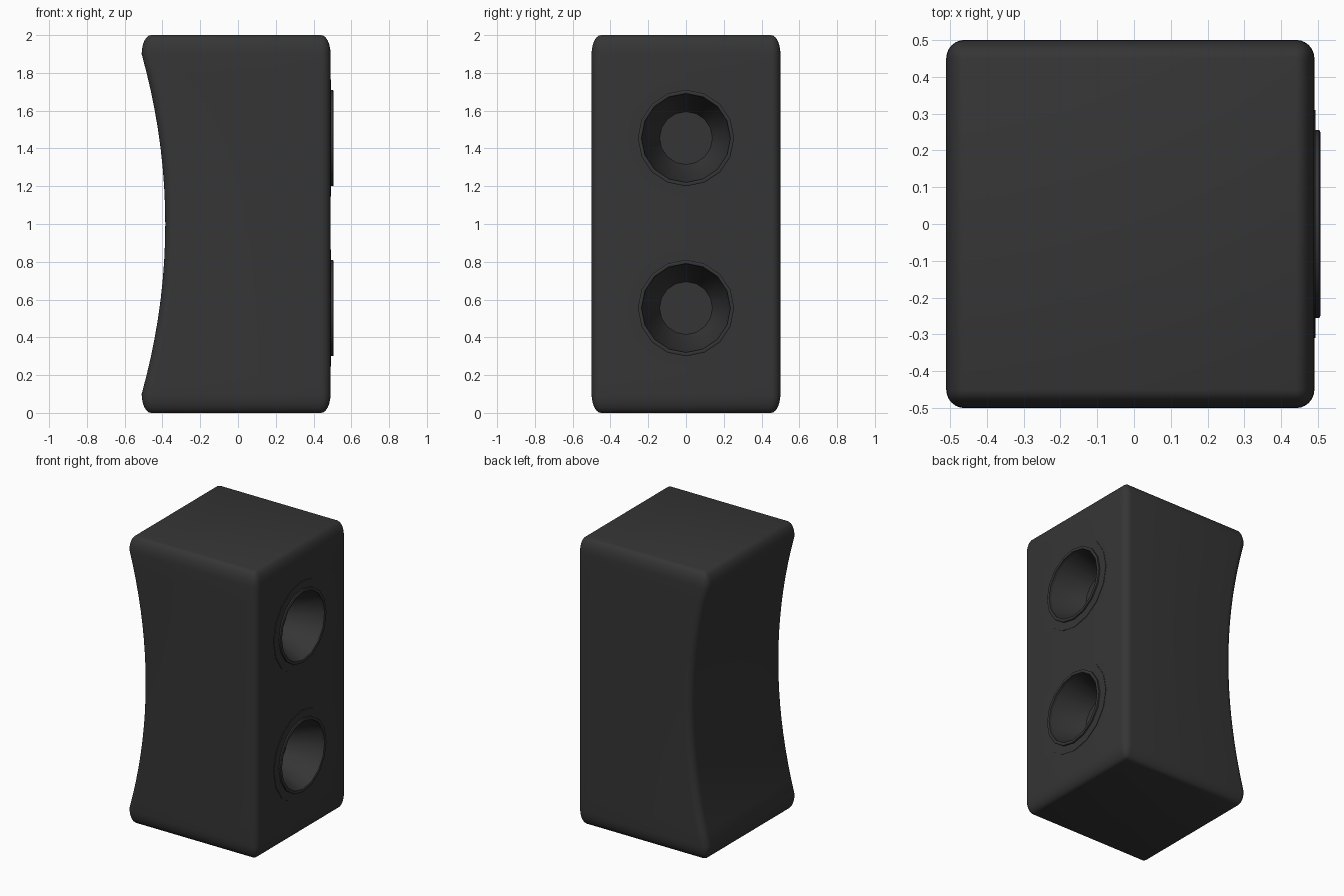
import bpy, bmesh, math
from mathutils import Vector

if "Cube" in bpy.data.objects:
    bpy.data.objects.remove(bpy.data.objects["Cube"])

dark = bpy.data.materials.new("charcoal")
dark.diffuse_color = (0.036, 0.036, 0.036, 1)
dark.use_nodes = True
dark.node_tree.nodes["Principled BSDF"].inputs["Base Color"].default_value = dark.diffuse_color

SIDES = 16
HOLE_Z = (0.555, 1.455)


def finish(name, bm):
    bmesh.ops.recalc_face_normals(bm, faces=bm.faces)
    mesh = bpy.data.meshes.new(name)
    bm.to_mesh(mesh)
    bm.free()
    mesh.materials.append(dark)
    ob = bpy.data.objects.new(name, mesh)
    bpy.context.collection.objects.link(ob)
    return ob


def lathe(name, profile, z, closed=False):
    """Spin (radius, x) points around an x-parallel axis at height z."""
    bm = bmesh.new()
    rings = []
    for r, x in profile:
        rings.append([bm.verts.new((x, r * math.cos(a), z + r * math.sin(a)))
                      for a in (2 * math.pi * i / SIDES for i in range(SIDES))])
    pairs = list(zip(rings, rings[1:]))
    if closed:
        pairs.append((rings[-1], rings[0]))
    else:
        bm.faces.new(rings[0])
        bm.faces.new(rings[-1])
    for a, b in pairs:
        for i in range(SIDES):
            j = (i + 1) % SIDES
            bm.faces.new((a[i], a[j], b[j], b[i]))
    return finish(name, bm)


def smooth(ob):
    bpy.ops.object.select_all(action='DESELECT')
    ob.select_set(True)
    bpy.context.view_layer.objects.active = ob
    bpy.ops.object.shade_smooth_by_angle(angle=math.radians(42))


# Cabinet: rounded cube, stretched, with a concave back
bm = bmesh.new()
bmesh.ops.create_cube(bm, size=1)
bmesh.ops.bevel(bm, geom=bm.edges[:], offset=0.05, segments=6,
                profile=0.5, affect='EDGES')
for v in bm.verts:
    v.co.x -= 0.01
    v.co.z = 2 * v.co.z + 1
for i in range(1, 18):
    bmesh.ops.bisect_plane(bm, geom=bm.verts[:] + bm.edges[:] + bm.faces[:],
                           plane_co=Vector((0, 0, 0.1 + 0.1 * i)),
                           plane_no=Vector((0, 0, 1)))
for v in bm.verts:
    if v.co.x < 0:
        t = (v.co.z - 1) / 0.9
        v.co.x += 0.125 * max(0, 1 - t * t)
cabinet = finish("cabinet", bm)

# Conical recesses cut into the right side
cutters = []
for z in HOLE_Z:
    c = lathe("recess_cutter", [(0.14, 0.28), (0.237, 0.489), (0.237, 0.6)], z)
    c.hide_render = True
    cutters.append(c)
    m = cabinet.modifiers.new("recess", 'BOOLEAN')
    m.operation = 'DIFFERENCE'
    m.solver = 'EXACT'
    m.object = c
bpy.context.view_layer.objects.active = cabinet
for m in list(cabinet.modifiers):
    bpy.ops.object.modifier_apply(modifier=m.name)
for c in cutters:
    bpy.data.objects.remove(c)
smooth(cabinet)

# Raised rims with a thin flange around each recess
for label, z in zip(("lower", "upper"), HOLE_Z):
    rim = lathe(label + "_rim", [(0.235, 0.486), (0.31, 0.486), (0.31, 0.493),
                                 (0.255, 0.493), (0.255, 0.503), (0.25, 0.506),
                                 (0.24, 0.506), (0.235, 0.503)], z, closed=True)
    smooth(rim)
